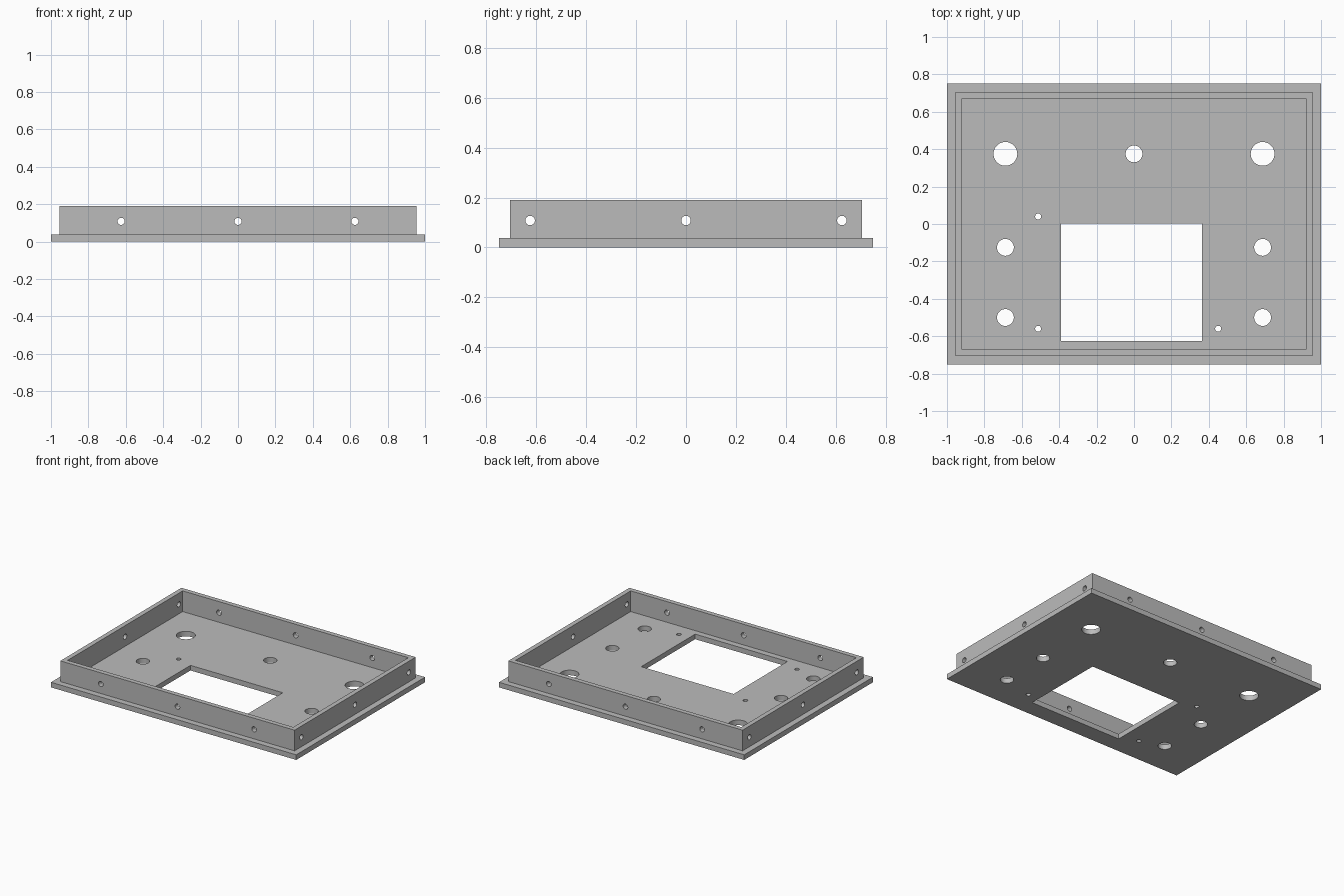
import bpy
from math import radians

cube = bpy.data.objects.get("Cube")
if cube:
    bpy.data.objects.remove(cube, do_unlink=True)

grey = bpy.data.materials.new("plain_grey")
grey.use_nodes = True
grey.diffuse_color = (0.5, 0.5, 0.5, 1)
grey.node_tree.nodes["Principled BSDF"].inputs["Base Color"].default_value = (0.5, 0.5, 0.5, 1)


def box(name, x0, x1, y0, y1, z0, z1):
    bpy.ops.mesh.primitive_cube_add(size=1, location=((x0 + x1) / 2, (y0 + y1) / 2, (z0 + z1) / 2))
    ob = bpy.context.object
    ob.name = name
    ob.scale = (x1 - x0, y1 - y0, z1 - z0)
    bpy.ops.object.transform_apply(location=False, rotation=False, scale=True)
    ob.data.materials.append(grey)
    return ob


def drill(name, location, radius, depth, rotation=(0, 0, 0)):
    bpy.ops.mesh.primitive_cylinder_add(vertices=48, radius=radius, depth=depth,
                                        location=location, rotation=rotation)
    ob = bpy.context.object
    ob.name = name
    ob.data.materials.append(grey)
    return ob


def boolean(target, tool, operation="DIFFERENCE"):
    mod = target.modifiers.new(tool.name, "BOOLEAN")
    mod.operation = operation
    mod.solver = "EXACT"
    mod.object = tool
    bpy.context.view_layer.objects.active = target
    bpy.ops.object.modifier_apply(modifier=mod.name)
    bpy.data.objects.remove(tool, do_unlink=True)


# Base flange and raised block, hollowed down to the floor
FLOOR, TOP = 0.0375, 0.19
tray = box("panel_tray", -1, 1, -0.75, 0.75, 0, FLOOR)
boolean(tray, box("rim_block", -0.955, 0.955, -0.705, 0.705, 0.01, TOP), "UNION")
boolean(tray, box("tray_cavity", -0.92, 0.92, -0.67, 0.67, FLOOR, 0.3))

# Rectangular window in the floor
boolean(tray, box("window_cutter", -0.39, 0.363, -0.625, 0.003, -0.1, 0.1))

# Control holes and small mounting holes in the floor
floor_holes = [(0, 0.375, 0.045), (-0.5125, 0.04, 0.016),
               (-0.5125, -0.56, 0.016), (0.45, -0.56, 0.016)]
for side in (-1, 1):
    floor_holes += [(side * 0.6875, 0.375, 0.0635),
                    (side * 0.6875, -0.125, 0.045),
                    (side * 0.6875, -0.5, 0.045)]
for x, y, r in floor_holes:
    boolean(tray, drill("floor_drill", (x, y, 0), r, 0.2))

# Screw holes straight through opposite walls
for offset in (-0.625, 0, 0.625):
    boolean(tray, drill("long_wall_drill", (offset, 0, 0.108), 0.019, 3, (radians(90), 0, 0)))
    boolean(tray, drill("short_wall_drill", (0, offset, 0.108), 0.019, 3, (0, radians(90), 0)))

bpy.ops.object.select_all(action="DESELECT")
tray.select_set(True)
bpy.context.view_layer.objects.active = tray
bpy.ops.object.shade_smooth_by_angle(angle=radians(30))
